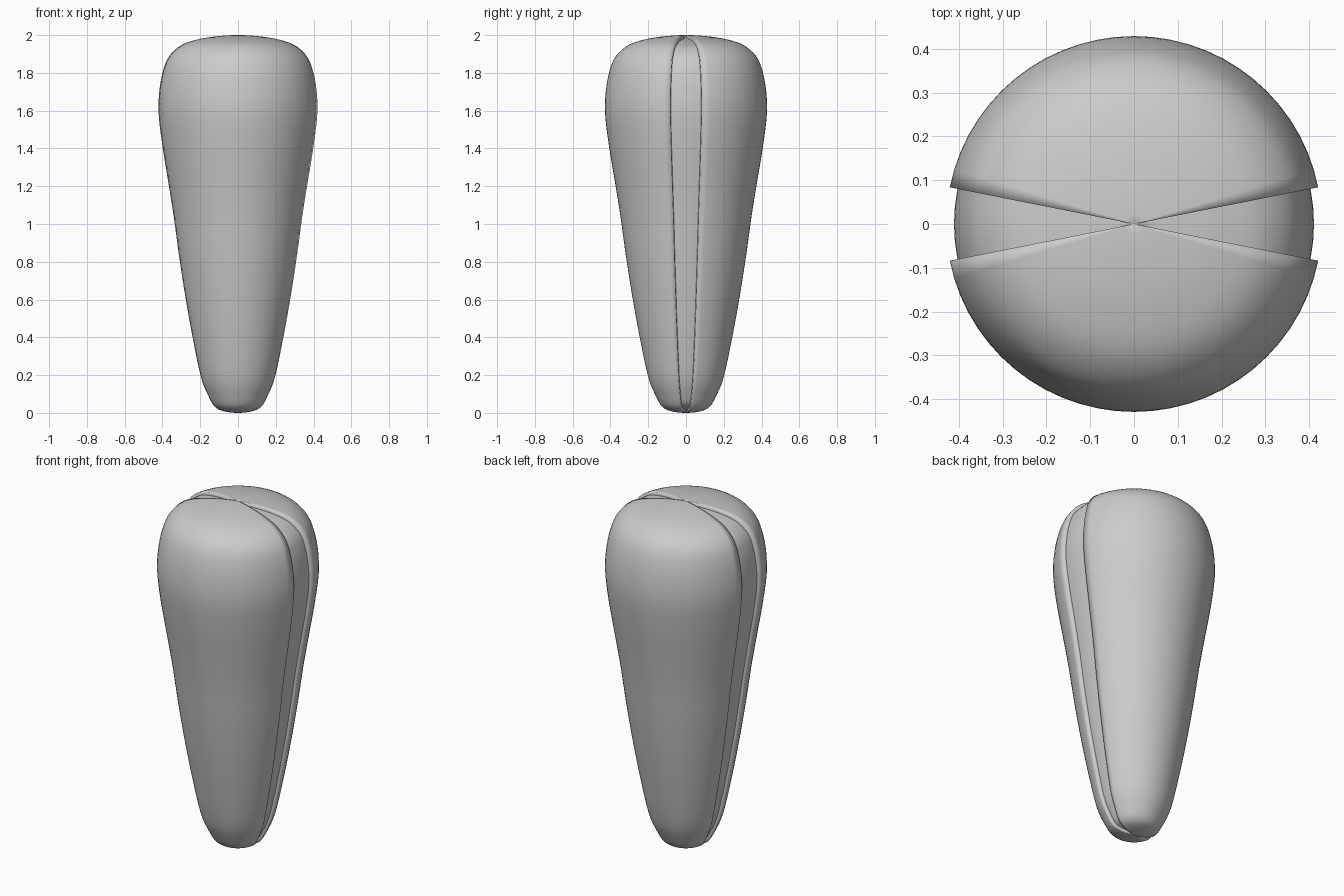
import bpy, bmesh
from math import pi, sin, cos
from mathutils import Vector

cube = bpy.data.objects.get("Cube")
if cube:
    bpy.data.objects.remove(cube, do_unlink=True)

SEGMENTS = 64
HALF_GROOVE = 2      # groove half width, in segments
DEPTH = 0.018

# Radius and height of the body outline, bottom to top
OUTLINE = [(0, 0), (0.075, 0.008), (0.125, 0.032), (0.16, 0.09), (0.2, 0.19),
           (0.245, 0.4), (0.285, 0.62), (0.318, 0.83), (0.347, 1.04),
           (0.376, 1.22), (0.409, 1.42), (0.428, 1.58), (0.425, 1.7),
           (0.405, 1.81), (0.37, 1.89), (0.3, 1.95), (0.2, 1.981),
           (0.09, 1.996), (0, 2)]


def smooth_outline(points, steps=4):
    """Catmull-Rom curve through the points, mirrored past both poles."""
    pts = [Vector(p) for p in points]
    pts = [Vector((-pts[1].x, pts[1].y))] + pts + [Vector((-pts[-2].x, pts[-2].y))]
    out = []
    for a, b, c, d in zip(pts, pts[1:], pts[2:], pts[3:]):
        for i in range(steps):
            t = i / steps
            out.append(0.5 * (2 * b + (c - a) * t + (2 * a - 5 * b + 4 * c - d) * t**2
                              + (3 * b - a - 3 * c + d) * t**3))
    return out + [pts[-2]]


def inset_outline(points, depth):
    """Offset inward along the normals, keeping both poles in place."""
    out = [points[0].copy()]
    for a, b, c in zip(points, points[1:], points[2:]):
        tangent = (c - a).normalized()
        d = min(depth, b.x * 0.5)
        out.append(b + Vector((-tangent.y, tangent.x)) * d)
    return out + [points[-1].copy()]


outer = smooth_outline(OUTLINE)
inner = inset_outline(outer, DEPTH)

# Columns around the axis: shell, groove walls and groove floor
half = SEGMENTS // 2
columns = []
for side in (0, half):
    for i in range(-HALF_GROOVE, HALF_GROOVE + 1):
        columns.append((side + i, inner))
    for i in range(HALF_GROOVE, half - HALF_GROOVE + 1):
        columns.append((side + i, outer))

bm = bmesh.new()
rows = []
for index, outline in columns:
    angle = 2 * pi * index / SEGMENTS
    rows.append([bm.verts.new((p.x * cos(angle), p.x * sin(angle), p.y)) for p in outline])

for k, row in enumerate(rows):
    following = rows[(k + 1) % len(rows)]
    for j in range(len(row) - 1):
        bm.faces.new((row[j], following[j], following[j + 1], row[j + 1]))

# Keep the crease where each groove wall meets its floor
for k, (index, outline) in enumerate(columns):
    if outline is inner and (columns[k - 1][1] is outer
                             or columns[(k + 1) % len(columns)][1] is outer):
        for a, b in zip(rows[k], rows[k][1:]):
            bm.edges.get((a, b)).smooth = False

bmesh.ops.remove_doubles(bm, verts=bm.verts, dist=0.00005)
bmesh.ops.recalc_face_normals(bm, faces=bm.faces)
for face in bm.faces:
    face.smooth = True

mesh = bpy.data.meshes.new("grooved_body")
bm.to_mesh(mesh)
bm.free()
body = bpy.data.objects.new("grooved_body", mesh)
bpy.context.collection.objects.link(body)
